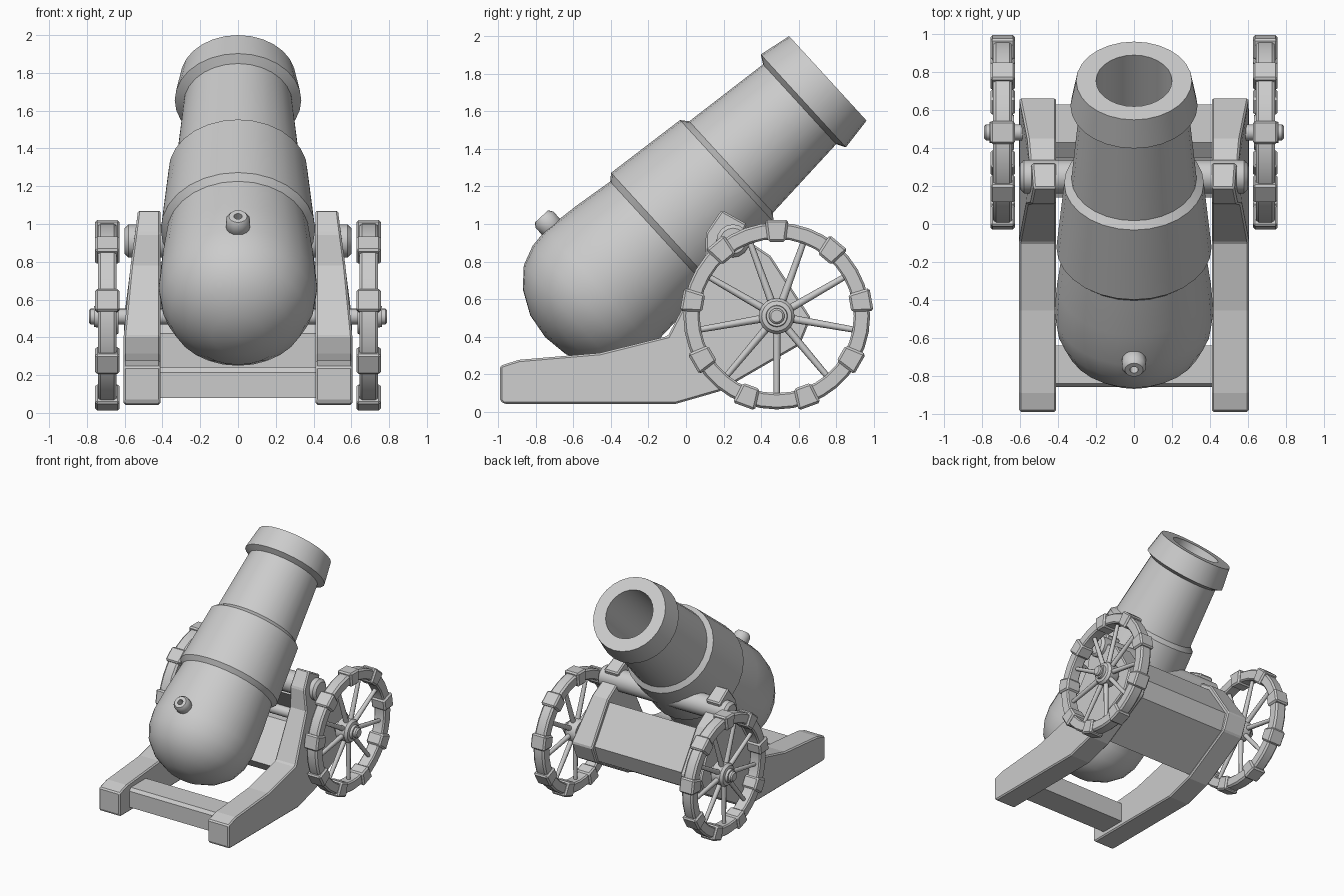
import bpy, bmesh, math
from mathutils import Matrix, Vector

cube = bpy.data.objects.get("Cube")
if cube:
    bpy.data.objects.remove(cube, do_unlink=True)

grey = bpy.data.materials.new("plain_grey")
grey.use_nodes = True
grey.diffuse_color = (0.6, 0.6, 0.6, 1)
grey.node_tree.nodes["Principled BSDF"].inputs["Base Color"].default_value = (0.6, 0.6, 0.6, 1)


def finish(bm, name, matrix=None, bevel=0, angle=35):
    """Turn a bmesh into a shaded object with optional bevelled edges."""
    bmesh.ops.remove_doubles(bm, verts=bm.verts, dist=0.0005)
    bmesh.ops.recalc_face_normals(bm, faces=bm.faces)
    if matrix:
        bm.transform(matrix)
    mesh = bpy.data.meshes.new(name)
    bm.to_mesh(mesh)
    bm.free()
    mesh.materials.append(grey)
    obj = bpy.data.objects.new(name, mesh)
    bpy.context.collection.objects.link(obj)
    if bevel:
        mod = obj.modifiers.new("edge_bevel", "BEVEL")
        mod.width = bevel
        mod.segments = 1
        mod.limit_method = 'ANGLE'
    else:
        bpy.ops.object.select_all(action='DESELECT')
        obj.select_set(True)
        bpy.context.view_layer.objects.active = obj
        bpy.ops.object.shade_smooth_by_angle(angle=math.radians(angle))
    return obj


def lathe(name, profile, matrix, steps=24, angle=35):
    """Spin a (radius, height) profile round the local z axis."""
    bm = bmesh.new()
    verts = [bm.verts.new((r, 0, h)) for r, h in profile]
    edges = [bm.edges.new(pair) for pair in zip(verts, verts[1:])]
    bmesh.ops.spin(bm, geom=verts + edges, cent=(0, 0, 0), axis=(0, 0, 1),
                   angle=math.tau, steps=steps)
    return finish(bm, name, matrix, angle=angle)


def prism(name, outline, x0, x1, bevel, shape=None):
    """Extrude a (y, z) outline sideways from x0 to x1."""
    bm = bmesh.new()
    face = bm.faces.new([bm.verts.new((x0, y, z)) for y, z in outline])
    out = bmesh.ops.extrude_face_region(bm, geom=[face])
    moved = [v for v in out["geom"] if isinstance(v, bmesh.types.BMVert)]
    for v in moved:
        v.co.x = x1
    if shape:
        shape(moved)
    return finish(bm, name, bevel=bevel)


def rod(r, a, b, c=0.01):
    """Profile of a solid rod with chamfered ends."""
    return [(0, a), (r - c, a), (r, a + c), (r, b - c), (r - c, b), (0, b)]


# Barrel with rounded breech, stepped reinforcements, muzzle band and bore
barrel_frame = Matrix.Translation((0, 0.755, 1.775)) @ Matrix.Rotation(math.radians(-47.5), 4, 'X')
barrel = [(0, -2.04), (0.14, -2.02), (0.27, -1.955), (0.36, -1.865), (0.405, -1.76),
          (0.42, -1.65), (0.405, -1.45), (0.378, -1.225), (0.409, -1.19),
          (0.368, -0.73), (0.33, -0.698), (0.288, -0.204), (0.335, -0.177),
          (0.305, 0), (0.2, 0), (0.2, -0.85), (0, -0.85)]
lathe("barrel", barrel, barrel_frame, 28, 28)

# Vent stub on top of the breech
vent_frame = barrel_frame @ Matrix.Translation((0, 0, -1.62)) @ Matrix.Rotation(math.pi / 2, 4, 'X')
lathe("vent_stub", [(0, 0.36), (0.058, 0.36), (0.058, 0.4), (0.064, 0.41), (0.064, 0.465),
                    (0.048, 0.488), (0.022, 0.488), (0.022, 0.43), (0, 0.43)], vent_frame, 16)

# Trunnion and axle run right across
sideways = Matrix.Rotation(math.pi / 2, 4, 'Y')
lathe("trunnion", rod(0.088, -0.6, 0.6, 0.02), Matrix.Translation((0, 0.25, 0.91)) @ sideways, 16)
wheel_centre = Vector((0, 0.483, 0.51))
lathe("axle", rod(0.042, -0.79, 0.79), Matrix.Translation(wheel_centre) @ sideways, 16)

# Carriage cheeks, thinning towards the trunnion lugs
cheek = [(-0.99, 0.06), (-0.97, 0.043), (-0.053, 0.043), (0.18, 0.11), (0.606, 0.356),
         (0.665, 0.5), (0.45, 0.83), (0.3, 0.93), (0.324, 1.0), (0.19, 1.075),
         (0.106, 0.952), (0.1, 0.78), (-0.096, 0.404), (-0.457, 0.314),
         (-0.89, 0.277), (-0.99, 0.245)]


def thin_upwards(verts):
    for v in verts:
        v.co.x *= 1 - 0.125 * max(0, v.co.z - 0.5) / 0.57


for side, label in ((1, "left"), (-1, "right")):
    prism(f"{label}_cheek", cheek, side * 0.41, side * 0.605, 0.01, thin_upwards)

# Cross members between the cheeks
prism("rear_transom", [(-0.86, 0.08), (-0.64, 0.08), (-0.64, 0.24), (-0.84, 0.24), (-0.86, 0.215)],
      -0.42, 0.42, 0)
prism("front_board", [(0.43, 0.8), (0.63, 0.5), (0.58, 0.36), (0.19, 0.135), (0.14, 0.21),
                      (0.5, 0.42), (0.53, 0.5), (0.35, 0.74)], -0.42, 0.42, 0)


def clamp(bm, turn, place):
    """One tapered block gripping the rim at the given angle."""
    made = bmesh.ops.create_cube(bm, size=1)["verts"]
    for v in made:
        outer = v.co.z > 0
        v.co = Vector((v.co.x * 0.13, v.co.y * (0.125 if outer else 0.095),
                       0.512 if outer else 0.395))
    bmesh.ops.transform(bm, matrix=place @ turn, verts=made)


# Wheels: rim, nine clamps, nine spokes and a stepped hub
for side, label in ((1, "left"), (-1, "right")):
    place = Matrix.Translation(wheel_centre + Vector((side * 0.692, 0, 0)))
    turned = place @ Matrix.Rotation(side * math.pi / 2, 4, 'Y')
    rim = [(0.41, -0.04), (0.42, -0.05), (0.485, -0.05), (0.497, -0.035), (0.497, 0.035),
           (0.485, 0.05), (0.42, 0.05), (0.41, 0.04), (0.41, -0.04)]
    lathe(f"{label}_wheel_rim", rim, turned, 36)
    hub = [(0, -0.06), (0.09, -0.06), (0.095, -0.05), (0.095, 0.025), (0.08, 0.045),
           (0.058, 0.05), (0.055, 0.07), (0, 0.07)]
    lathe(f"{label}_wheel_hub", hub, turned, 20)

    clamps, spokes = bmesh.new(), bmesh.new()
    for i in range(9):
        turn = Matrix.Rotation(math.tau * i / 9, 4, 'X')
        clamp(clamps, turn, place)
        half = Matrix.Rotation(math.tau * (i + 0.5) / 9, 4, 'X')
        bmesh.ops.create_cone(spokes, cap_ends=True, segments=8, radius1=0.021, radius2=0.016,
                              depth=0.37, matrix=place @ half @ Matrix.Translation((0, 0, 0.24)))
    finish(clamps, f"{label}_rim_clamps", bevel=0.012)
    finish(spokes, f"{label}_wheel_spokes", angle=50)
